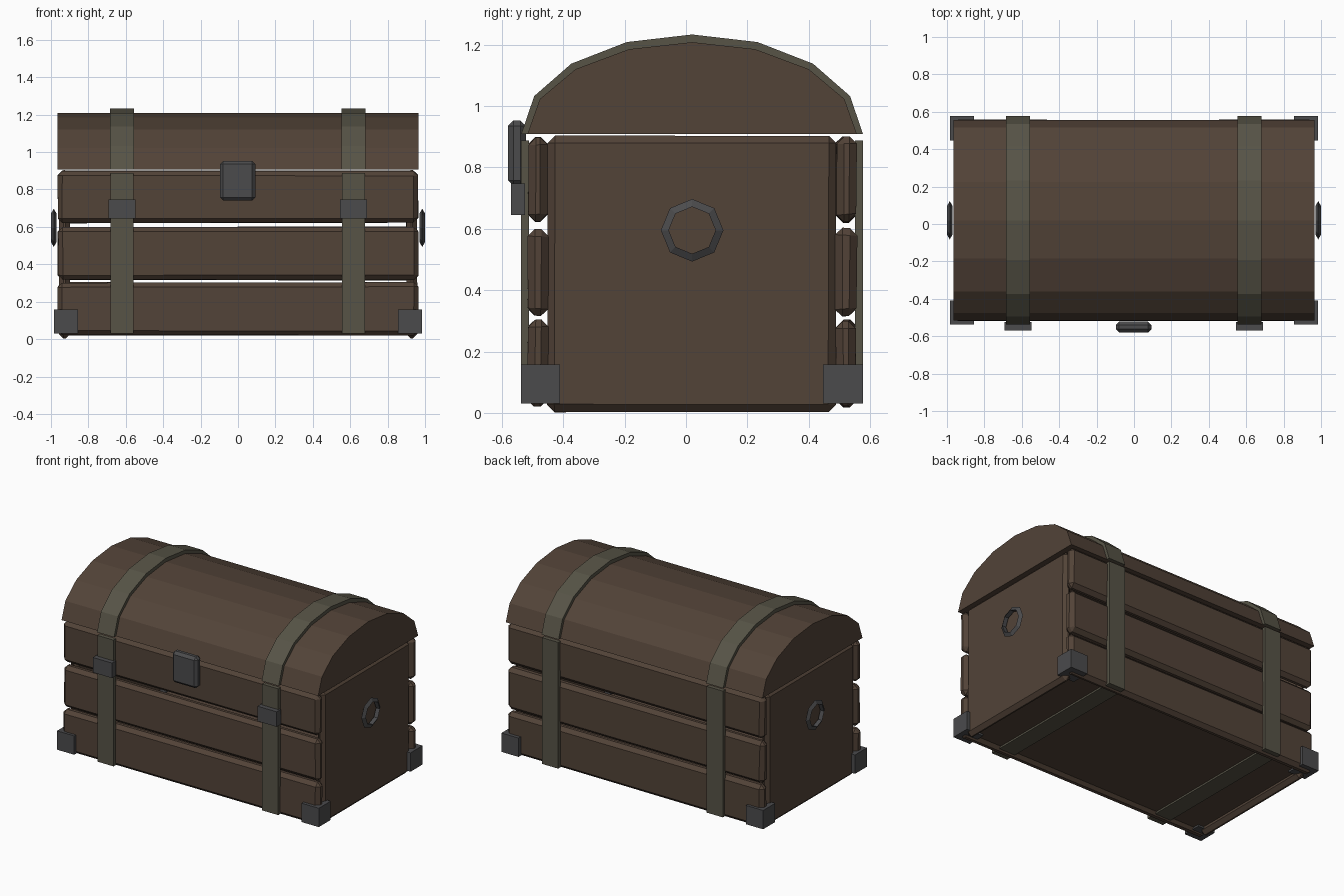
import bpy, bmesh, math, random
from mathutils import Matrix, Vector

if "Cube" in bpy.data.objects:
    bpy.data.objects.remove(bpy.data.objects["Cube"])

random.seed(4)
CY = 0.02  # depth centre of the chest body


def material(name, rgb):
    m = bpy.data.materials.new(name)
    m.diffuse_color = (*rgb, 1)
    m.use_nodes = True
    m.node_tree.nodes["Principled BSDF"].inputs["Base Color"].default_value = m.diffuse_color
    return m


WOOD = material("wood", (0.085, 0.056, 0.039))
BAND = material("band_metal", (0.095, 0.088, 0.062))
IRON = material("dark_iron", (0.07, 0.07, 0.073))


def finish(name, bm, mat):
    bmesh.ops.recalc_face_normals(bm, faces=bm.faces)
    me = bpy.data.meshes.new(name)
    bm.to_mesh(me)
    bm.free()
    me.materials.append(mat)
    ob = bpy.data.objects.new(name, me)
    bpy.context.collection.objects.link(ob)
    return ob


def box(name, lo, hi, mat, bevel=0, jitter=0):
    """Box between two corners, optionally hand-hewn and chamfered."""
    bm = bmesh.new()
    bmesh.ops.create_cube(bm, size=1)
    for v in bm.verts:
        v.co = Vector([(a + b) / 2 + c * (b - a) + random.uniform(-jitter, jitter)
                       for a, b, c in zip(lo, hi, v.co)])
    if bevel:
        bmesh.ops.bevel(bm, geom=bm.edges[:], offset=bevel, segments=1,
                        affect='EDGES', profile=0.5)
    return finish(name, bm, mat)


def prism(name, profile, x0, x1, mat):
    """Extrude a (y, z) profile along x."""
    bm = bmesh.new()
    face = bm.faces.new([bm.verts.new((x0, y, z)) for y, z in profile])
    ext = bmesh.ops.extrude_face_region(bm, geom=[face])
    verts = [g for g in ext["geom"] if isinstance(g, bmesh.types.BMVert)]
    bmesh.ops.translate(bm, verts=verts, vec=(x1 - x0, 0, 0))
    return finish(name, bm, mat)


def arc(ry, rz, n=8):
    """Half ellipse of the lid, from front to back."""
    return [(CY - ry * math.cos(math.pi * i / n),
             0.908 + rz * math.sin(math.pi * i / n)) for i in range(n + 1)]


# Three planks on the front and the back
for side, y0, y1 in (("front", -0.516, -0.449), ("back", 0.488, 0.555)):
    for i, (z0, z1) in enumerate(((0.022, 0.302), (0.316, 0.601), (0.623, 0.9))):
        box(f"{side}_plank_{i + 1}", (-0.963, y0, z0), (0.963, y1, z1),
            WOOD, 0.024, 0.004)

# End panels and floor
for side, s in (("left", -1), ("right", 1)):
    xs = sorted((s * 0.9, s * 0.957))
    box(f"{side}_end_panel", (xs[0], -0.452, 0.003), (xs[1], 0.488, 0.903),
        WOOD, 0.024, 0.002)
box("floor", (-0.91, -0.46, 0.042), (0.91, 0.5, 0.075), WOOD)

# Barrel lid
prism("lid", arc(0.537, 0.3), -0.965, 0.965, WOOD)

# Metal bands over the lid and around the body, with front clasps
u_shape = [(-0.538, 0.888), (-0.538, 0.03), (0.577, 0.03), (0.577, 0.888),
           (0.55, 0.888), (0.55, 0.045), (-0.511, 0.045), (-0.511, 0.888)]
for side, x in (("left", -0.62), ("right", 0.618)):
    prism(f"{side}_lid_band", arc(0.557, 0.325) + arc(0.53, 0.293)[::-1],
          x - 0.064, x + 0.064, BAND)
    prism(f"{side}_body_band", u_shape, x - 0.061, x + 0.061, BAND)
    box(f"{side}_clasp", (x - 0.072, -0.57, 0.645), (x + 0.072, -0.525, 0.747), IRON)

# Lock plate
box("lock", (-0.097, -0.58, 0.74), (0.093, -0.522, 0.953), IRON, 0.018)

# Iron corner guards
for sx in (-1, 1):
    for name, y0, y1 in (("front", -0.538, -0.41), ("back", 0.447, 0.577)):
        xs = sorted((sx * 0.855, sx * 0.984))
        box(f"{name}_{'left' if sx < 0 else 'right'}_corner",
            (xs[0], y0, 0.03), (xs[1], y1, 0.158), IRON)

# Octagonal ring handles with a triangular section
for side, s in (("left", -1), ("right", 1)):
    bm = bmesh.new()
    rings = []
    for i in range(8):
        a = math.tau * i / 8
        ring = []
        for j in range(3):
            b = math.tau * j / 3
            r = 0.085 + 0.017 * math.cos(b)
            ring.append(bm.verts.new((s * 0.985 + 0.0173 * math.sin(b),
                                      CY + r * math.cos(a), 0.595 + r * math.sin(a))))
        rings.append(ring)
    for i in range(8):
        p, q = rings[i], rings[(i + 1) % 8]
        for j in range(3):
            k = (j + 1) % 3
            bm.faces.new((p[j], q[j], q[k], p[k]))
    finish(f"{side}_ring_handle", bm, IRON)
